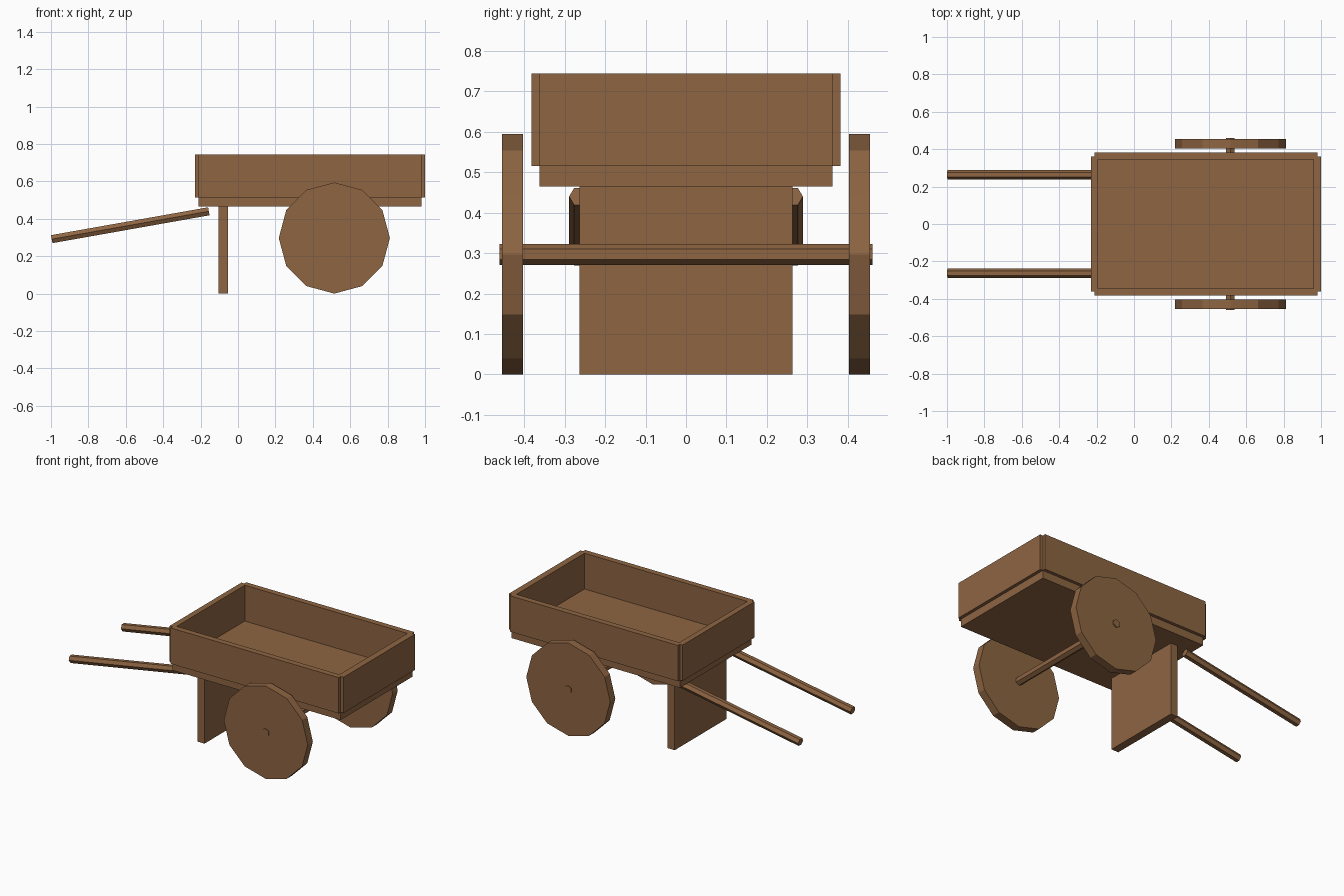
import bpy, bmesh, math
from mathutils import Vector, Matrix

if "Cube" in bpy.data.objects:
    bpy.data.objects.remove(bpy.data.objects["Cube"])

wood = bpy.data.materials.new("wood")
wood.diffuse_color = (0.27, 0.13, 0.055, 1)
wood.use_nodes = True
wood.node_tree.nodes["Principled BSDF"].inputs["Base Color"].default_value = wood.diffuse_color


def finish(name, bm):
    bmesh.ops.recalc_face_normals(bm, faces=bm.faces)
    mesh = bpy.data.meshes.new(name)
    bm.to_mesh(mesh)
    bm.free()
    mesh.materials.append(wood)
    bpy.context.collection.objects.link(bpy.data.objects.new(name, mesh))


def box(name, x, y, z):
    """Box from (min, max) ranges."""
    bm = bmesh.new()
    size = [r[1] - r[0] for r in (x, y, z)]
    mid = Vector([(r[0] + r[1]) / 2 for r in (x, y, z)])
    bmesh.ops.create_cube(bm, size=1, matrix=Matrix.Translation(mid) @ Matrix.Diagonal((*size, 1)))
    finish(name, bm)


def rod(name, a, b, radius, sides, first):
    """Prism from a to b; one corner points along 'first'."""
    a, b = Vector(a), Vector(b)
    u = Vector(first)
    v = (b - a).normalized().cross(u)
    bm = bmesh.new()
    rings = []
    for p in (a, b):
        ring = []
        for i in range(sides):
            t = 2 * math.pi * i / sides
            ring.append(bm.verts.new(p + radius * (math.cos(t) * u + math.sin(t) * v)))
        bm.faces.new(ring)
        rings.append(ring)
    for i in range(sides):
        j = (i + 1) % sides
        bm.faces.new((rings[0][i], rings[0][j], rings[1][j], rings[1][i]))
    finish(name, bm)


# tray floor and end boards
box("tray_floor", (-0.21, 0.98), (-0.362, 0.362), (0.465, 0.515))
box("rear_board", (-0.23, -0.193), (-0.362, 0.362), (0.515, 0.744))
box("front_board", (0.959, 1.0), (-0.362, 0.362), (0.515, 0.744))

# support leg
box("support_leg", (-0.104, -0.053), (-0.263, 0.263), (0, 0.465))

# axle
rod("axle", (0.515, -0.461, 0.297), (0.515, 0.461, 0.297), 0.026, 6, (0, 0, 1))

# mirrored parts: side boards, wheels, handles
for side, s in (("right", -1), ("left", 1)):
    box(side + "_board", (-0.21, 0.98), sorted((s * 0.344, s * 0.382)), (0.515, 0.744))
    rod(side + "_wheel", (0.515, s * 0.403, 0.297), (0.515, s * 0.455, 0.297),
        0.297, 12, (0, 0, 1))
    rod(side + "_handle", (-0.996, s * 0.264, 0.291), (-0.156, s * 0.264, 0.440),
        0.025, 6, (0, 1, 0))
